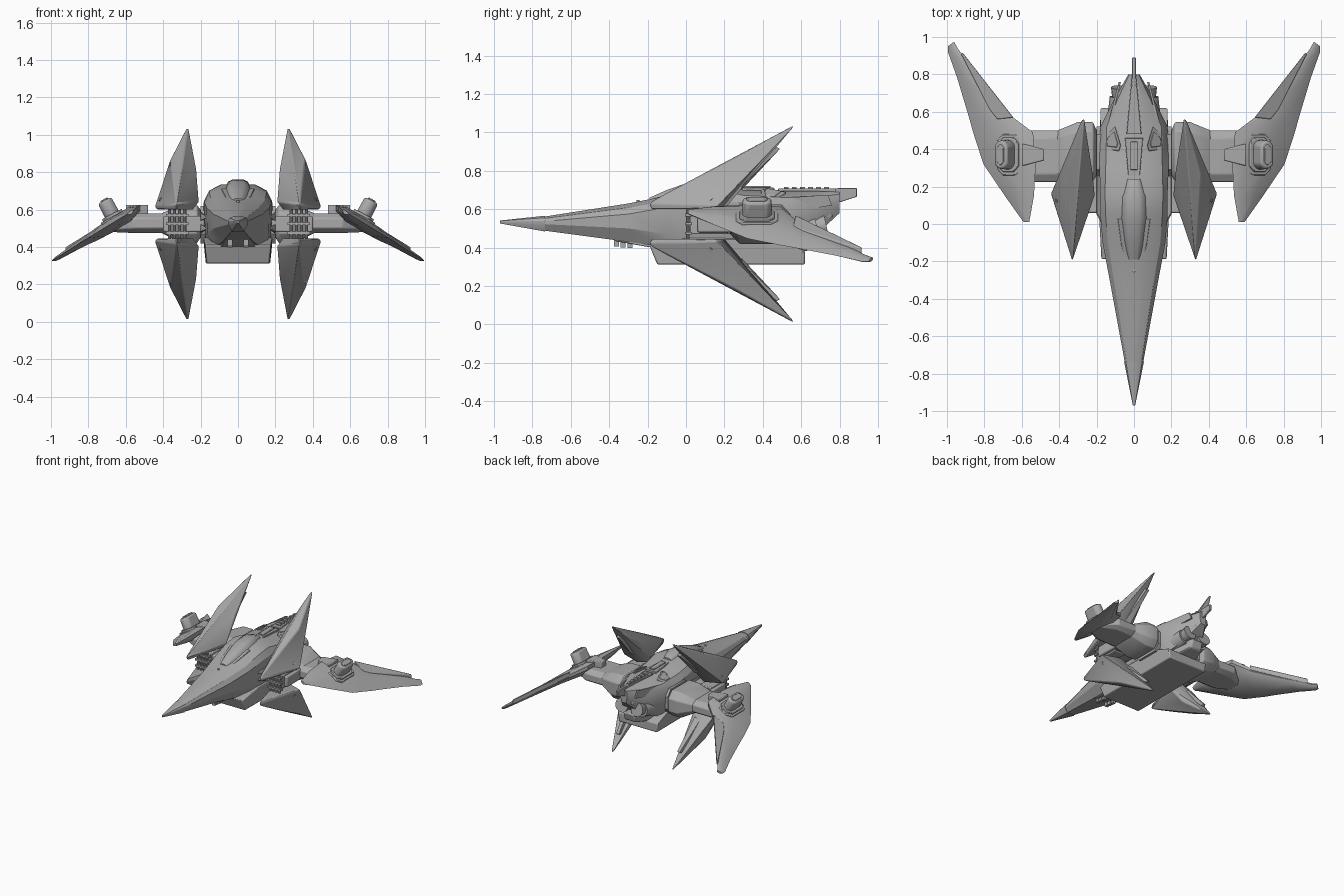
import bpy, bmesh, math
from mathutils import Vector, Matrix

if "Cube" in bpy.data.objects:
    bpy.data.objects.remove(bpy.data.objects["Cube"])

hull_grey = bpy.data.materials.new("hull_grey")
hull_grey.use_nodes = True
grey = (0.4, 0.4, 0.4, 1)
hull_grey.diffuse_color = grey
hull_grey.node_tree.nodes["Principled BSDF"].inputs["Base Color"].default_value = grey


def finish(name, bm, mirror=False, bevel=0.0, angle=28):
    bmesh.ops.recalc_face_normals(bm, faces=bm.faces)
    mesh = bpy.data.meshes.new(name)
    bm.to_mesh(mesh)
    bm.free()
    ob = bpy.data.objects.new(name, mesh)
    bpy.context.scene.collection.objects.link(ob)
    mesh.materials.append(hull_grey)
    if mirror:
        ob.modifiers.new("mirror", "MIRROR").use_mirror_merge = False
    if bevel:
        b = ob.modifiers.new("bevel", "BEVEL")
        b.width, b.segments, b.limit_method = bevel, 2, "ANGLE"
    bpy.ops.object.select_all(action="DESELECT")
    ob.select_set(True)
    bpy.context.view_layer.objects.active = ob
    bpy.ops.object.shade_smooth_by_angle(angle=math.radians(angle))
    return ob


def loft(name, rings, **kw):
    bm = bmesh.new()
    loops = [[bm.verts.new(p) for p in ring] for ring in rings]
    n = len(loops[0])
    for a, b in zip(loops, loops[1:]):
        for i in range(n):
            bm.faces.new((a[i], a[(i + 1) % n], b[(i + 1) % n], b[i]))
    bm.faces.new(loops[0])
    bm.faces.new(loops[-1])
    return finish(name, bm, **kw)


def hull(name, pts, **kw):
    bm = bmesh.new()
    vs = [bm.verts.new(p) for p in pts]
    res = bmesh.ops.convex_hull(bm, input=vs)
    junk = [v for v in res["geom_interior"] if isinstance(v, bmesh.types.BMVert)]
    bmesh.ops.delete(bm, geom=junk, context="VERTS")
    bmesh.ops.dissolve_limit(bm, angle_limit=0.02, verts=bm.verts, edges=bm.edges)
    return finish(name, bm, **kw)


def box(name, lo, hi, **kw):
    return hull(name, [(x, y, z) for x in (lo[0], hi[0]) for y in (lo[1], hi[1])
                       for z in (lo[2], hi[2])], **kw)


def tube(name, a, b, r1, r2=None, sides=16, **kw):
    a, b = Vector(a), Vector(b)
    bm = bmesh.new()
    turn = (b - a).to_track_quat("Z", "Y").to_matrix().to_4x4()
    bmesh.ops.create_cone(bm, cap_ends=True, segments=sides, radius1=r1,
                          radius2=r1 if r2 is None else r2, depth=(b - a).length,
                          matrix=Matrix.Translation((a + b) / 2) @ turn)
    return finish(name, bm, **kw)


# Cross-section: flat top, upper and lower side edges, flat belly
def section(y, tw, zt, w, zu, zl, bw, zb):
    right = [(tw, zt), (w * .72 + tw * .28, zt * .6 + zu * .4), (w, zu), (w * .98, zl), (bw, zb)]
    return [(x, y, z) for x, z in right] + [(-x, y, z) for x, z in reversed(right)]


# Nose and fuselage
joint = (.018, .562, .05, .537, .522, .03, .488)
loft("nose_tip", [section(-.97, .003, .541, .006, .536, .53, .003, .526),
                  section(-.735, .02, .566, .053, .54, .52, .032, .484)])
loft("fuselage", [section(-.735, *joint),
                  section(-.3, .05, .63, .13, .575, .5, .08, .43),
                  section(-.1, .07, .67, .168, .61, .47, .12, .40),
                  section(.05, .08, .715, .18, .64, .46, .15, .38),
                  section(.17, .09, .735, .18, .65, .45, .15, .38),
                  section(.3, .065, .70, .185, .63, .44, .15, .38),
                  section(.52, .06, .695, .18, .61, .47, .14, .40),
                  section(.66, .04, .695, .11, .61, .52, .09, .45),
                  section(.8, .012, .69, .03, .66, .62, .02, .58)])

# Canopy with frame
def canopy_ring(y, w, z, base):
    return [(w, y, base), (w * .75, y, z - .012), (w * .4, y, z),
            (-w * .4, y, z), (-w * .75, y, z - .012), (-w, y, base)]


loft("canopy", [canopy_ring(-.19, .04, .66, .63), canopy_ring(-.1, .058, .70, .65),
                canopy_ring(.03, .075, .745, .69), canopy_ring(.15, .07, .762, .71),
                canopy_ring(.24, .045, .73, .68)], angle=40)
hull("canopy_rim", [(s * x, y, z) for s in (1, -1) for x, y, z in
     [(.05, -.2, .645), (.07, -.1, .675), (.088, .03, .715), (.05, -.2, .6), (.085, .03, .6)]],
     bevel=.004)
tube("nose_sensor", (0, -.25, .63), (0, -.25, .648), .009)

# Dorsal spine, vents and hatches
hull("dorsal_panel", [(s * w, y, z) for s in (1, -1) for z in (.66, .712)
                      for w, y in ((.03, .25), (.048, .46))], bevel=.004)
box("dorsal_slot", (-.02, .29, .70), (.02, .44, .722), bevel=.004)
hull("spine", [(s * w, y, z) for s in (1, -1) for z in (.64, .708)
               for w, y in ((.04, .48), (.012, .78))], bevel=.004)
for i in range(6):
    y = .51 + i * .042
    box("spine_vent", (-.022 + i * .002, y, .70), (.022 - i * .002, y + .025, .716))
hull("tail_spike", [(s, y, z) for s in (.01, -.01) for y, z in
                    ((.5, .64), (.5, .69), (.8, .71), (.89, .71), (.89, .665), (.75, .62))],
     bevel=.003)


def hatch(name, grow, rise):
    outline = [(.07, .42), (.10, .52), (.155, .47), (.16, .40), (.08, .39)]
    cx, cy = .115, .445
    pts = []
    for x, y in outline:
        x, y = cx + (x - cx) * grow, cy + (y - cy) * grow
        pts += [(x, y, .735 - .62 * x + rise), (x, y, .60)]
    hull(name, pts, mirror=True, bevel=.004)


hatch("hatch_frame", 1, .018)
hatch("hatch_cover", .65, .028)

# Keel and chin details
hull("keel", [(s * w, y, z) for s in (1, -1) for w, y, z in
              ((.175, -.19, .41), (.168, -.15, .312), (.172, .62, .312), (.18, .62, .385),
               (.185, .0, .45), (.18, .45, .45))], bevel=.008)
hull("chin_plate", [(s * w, y, z) for s in (1, -1) for w, y, z in
                    ((.06, -.42, .47), (.07, -.36, .432), (.1, -.12, .39), (.1, -.12, .45))], bevel=.005)
for i in range(3):
    y = -.375 + i * .035
    box("chin_gun", (.03, y, .405 - i * .004), (.055, y + .025, .45), mirror=True)
for z in (.5, .56):
    hull("side_fairing", [(x, y, z + d) for x, y, d in
                          ((.16, -.02, 0), (.2, .05, .02), (.2, .05, -.02), (.2, .25, .03),
                           (.2, .25, -.03), (.16, .3, 0))], mirror=True, bevel=.006)

# Rear engines and tail fins
tube("engine", (.075, .5, .48), (.07, .68, .50), .075, .06, mirror=True)
tube("engine_nozzle", (.07, .66, .50), (.068, .73, .515), .045, .055, mirror=True)
hull("engine_cowl", [(s * w, y, z) for s in (1, -1) for w, y, z in
                     ((.12, .5, .62), (.06, .73, .64), (.05, .77, .57), (.05, .74, .53),
                      (.13, .55, .52))], bevel=.01)
hull("lower_tail", [(s * w, y, z) for s in (1, -1) for w, y, z in
                    ((.12, .5, .36), (.12, .5, .47), (.05, .72, .40), (.05, .74, .47))], bevel=.012)
hull("tail_fin", [(x + d, y, z) for d in (0, .012) for x, y, z in
                  ((.13, .52, .58), (.13, .52, .66), (.075, .74, .675), (.07, .76, .62))], mirror=True)

# Shoulder and arm lofted sideways out to each wing
def arm_ring(x, y0, y1, z0, z1, c=.3):
    cy, cz, h, v = (y0 + y1) / 2, (z0 + z1) / 2, (y1 - y0) / 2, (z1 - z0) / 2
    k = 1 - c
    return [(x, cy + h * a, cz + v * b) for a, b in
            ((1, k - .2), (k, 1), (-k, 1), (-1, k - .2), (-1, .2 - k), (-k, -1), (k, -1), (1, .2 - k))]


loft("shoulder_joint", [arm_ring(.15, .25, .52, .42, .62), arm_ring(.2, .25, .52, .42, .62)], mirror=True)
loft("shoulder", [arm_ring(.2, .26, .5, .45, .6), arm_ring(.22, .23, .545, .42, .625),
                  arm_ring(.3, .23, .545, .42, .625), arm_ring(.36, .225, .52, .45, .60),
                  arm_ring(.41, .23, .5, .475, .58)], mirror=True, bevel=.006, angle=40)
loft("wing_arm", [arm_ring(.38, .225, .5, .475, .58), arm_ring(.56, .225, .5, .475, .58),
                  arm_ring(.67, .29, .43, .48, .54)], mirror=True, bevel=.006)
hull("wing_clamp", [(x, y, z) for z in (.55, .625) for x, y in
                    ((.48, .34), (.48, .40), (.53, .33), (.53, .41), (.6, .31), (.6, .43))],
     mirror=True, bevel=.006)

# Swept wings: sections run from front point to rear tip
def wing_z(x):
    return .62 - .62 * (x - .545)


def wing_ring(x0, y0, x1, y1, t):
    ring = []
    for f, d in ((0, .1), (.2, .5), (.7, .5), (1, .05), (.65, -.7), (.2, -.9), (0, -.4)):
        x = x0 + (x1 - x0) * f
        ring.append((x, y0 + (y1 - y0) * f, wing_z(x) - .015 + d * t))
    return ring


loft("wing", [wing_ring(*r) for r in (
    (.56, .012, .592, .012, .015), (.535, .15, .69, .15, .045), (.525, .32, .805, .32, .065),
    (.54, .49, .86, .49, .06), (.66, .58, .885, .58, .045), (.82, .78, .945, .78, .03),
    (.94, .935, .995, .92, .02), (.962, .975, .995, .95, .012))], mirror=True, angle=35)
hull("wing_flap", [(x, y, wing_z(x) + d) for d in (-.025, .012) for x, y in
                   ((.645, .57), (.73, .56), (.77, .61), (.925, .91), (.915, .915))],
     mirror=True, bevel=.004)

# Wing pods stand square to the wing surface
pod_frame = Matrix.Translation((.66, .37, .548)) @ Matrix.Rotation(math.radians(28), 4, "Y")


def pod(name, w, l, c, z0, z1, bevel, taper=1):
    outline = [(w, l - c), (w - c, l), (c - w, l), (-w, l - c),
               (-w, c - l), (c - w, -l), (w - c, -l), (w, c - l)]
    pts = [pod_frame @ Vector((x * k, y * k, z)) for x, y in outline
           for z, k in ((z0, 1), (z1, taper))]
    hull(name, pts, mirror=True, bevel=bevel)


pod("pod_base", .075, .11, .035, -.03, .018, .005)
pod("pod_collar", .06, .092, .03, 0, .032, .004)
pod("pod_dome", .042, .08, .025, 0, .115, .012, .94)
pod("pod_cap", .022, .055, .018, .1, .122, .004)

# Four blades, upper ones flipped to make the lower ones
MID = .523
for side, flip in (("upper", 1), ("lower", -1)):
    def place(x, y, z):
        return Vector((x, y, MID + flip * (z - MID)))

    front, outer, inner = place(.33, -.2, .63), place(.445, .16, .61), place(.21, .15, .64)
    apex, rear, ridge = place(.265, .565, 1.04), place(.3, .21, .68), place(.33, .09, .785)
    hull(side + "_blade", [front, outer, inner, rear, ridge, apex, place(.33, -.18, .6),
         place(.43, .14, .6), place(.24, .16, .6), place(.3, .2, .6), place(.278, .56, 1.03),
         place(.36, .27, .87), place(.225, .3, .83)], mirror=True, bevel=.007)
    # Raised trailing panel
    hull(side + "_blade_panel", [place(x, y, z) for x, y, z in
         ((.27, .25, .715), (.345, .25, .745), (.29, .47, .925), (.26, .47, .925),
          (.28, .29, .70), (.325, .29, .72), (.285, .49, .915), (.262, .49, .915))],
         mirror=True, bevel=.004)
    # Rivets on the two leading faces
    for corner, end in ((outer, ridge), (inner, ridge)):
        normal = (corner - front).cross(end - front).normalized()
        if normal.z * flip < 0:
            normal = -normal
        for f in (.25, .5, .75):
            p = corner.lerp(end, f) + (front - corner) * .04
            tube(side + "_blade_rivet", p - normal * .01, p + normal * .006, .011, sides=8, mirror=True)

# Blade mounts with pistons
box("blade_mount", (.18, .06, .48), (.40, .26, .565), mirror=True, bevel=.008)
box("mount_core", (.275, .02, .47), (.375, .22, .58), mirror=True, bevel=.006)
for i in range(4):
    x = .285 + i * .027
    tube("mount_piston", (x, .01, .44), (x, .01, .61), .009, sides=10, mirror=True)
for z in (.475, .525, .57):
    box("mount_bar", (.265, -.005, z - .007), (.385, .03, z + .007), mirror=True)
